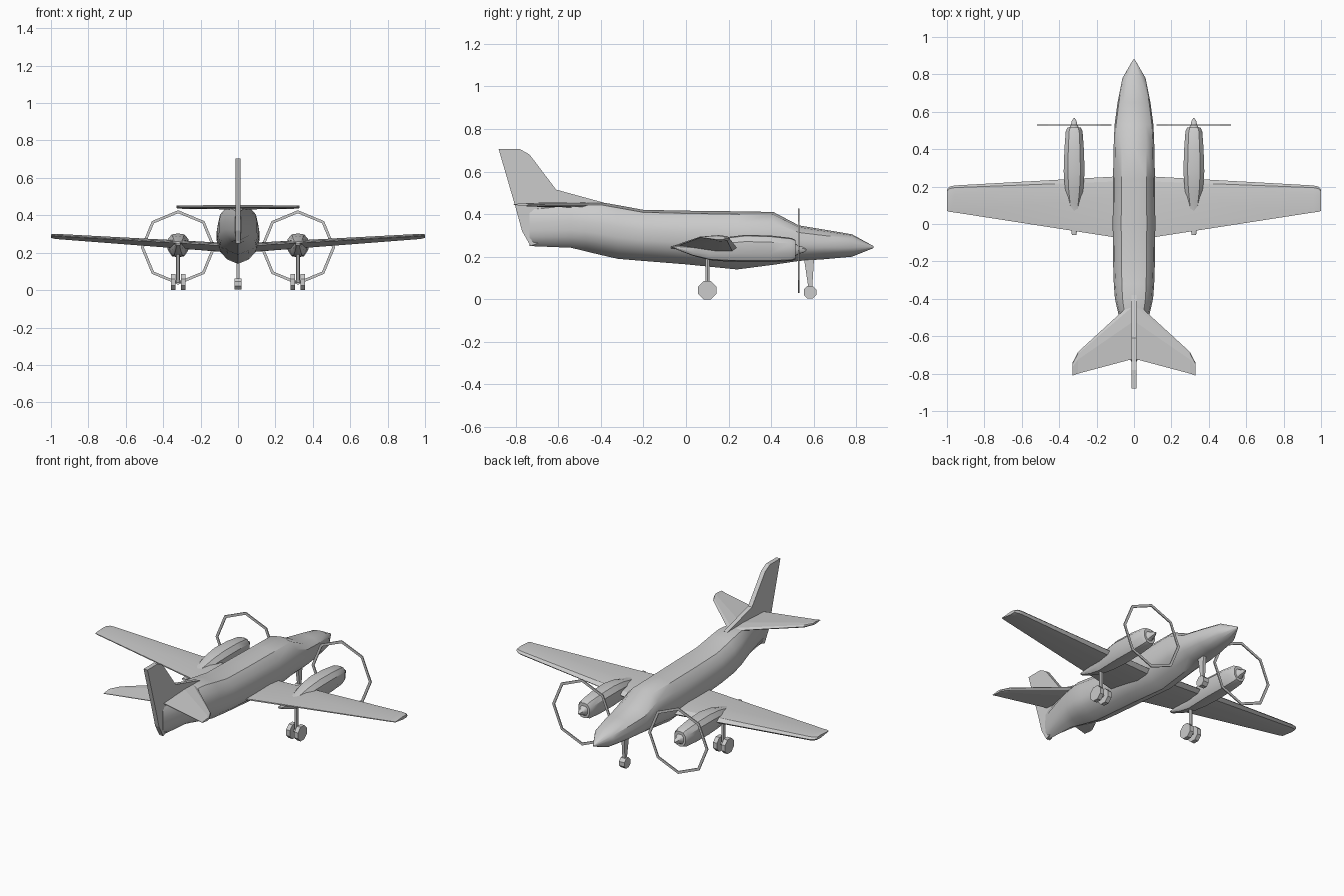
import bpy, bmesh, math
from mathutils import Vector

if "Cube" in bpy.data.objects:
    bpy.data.objects.remove(bpy.data.objects["Cube"])


def make(name, rings, mirror=False, smooth=None):
    """Skin a list of equal-length point rings, capping both ends."""
    bm = bmesh.new()
    vs = [[bm.verts.new(p) for p in r] for r in rings]
    n = len(rings[0])
    for a, b in zip(vs, vs[1:]):
        for i in range(n):
            j = (i + 1) % n
            bm.faces.new((a[i], a[j], b[j], b[i]))
    bm.faces.new(vs[0])
    bm.faces.new(vs[-1])
    bmesh.ops.recalc_face_normals(bm, faces=bm.faces)
    me = bpy.data.meshes.new(name)
    bm.to_mesh(me)
    bm.free()
    ob = bpy.data.objects.new(name, me)
    bpy.context.collection.objects.link(ob)
    if smooth:
        bpy.ops.object.select_all(action='DESELECT')
        ob.select_set(True)
        bpy.context.view_layer.objects.active = ob
        bpy.ops.object.shade_smooth_by_angle(angle=math.radians(smooth))
    if mirror:
        m = ob.modifiers.new("mirror", 'MIRROR')
        m.use_bisect_axis[0] = False
        m.use_mirror_merge = False
    return ob


def body(name, section, stations, cx=0, **kw):
    """Loft a unit cross-section along y: stations are (y, bottom, top, half width)."""
    rings = [[(cx + hw * u, y, (b + t) / 2 + (t - b) / 2 * v) for u, v in section]
             for y, b, t, hw in stations]
    return make(name, rings, **kw)


def sym(half):
    """Complete a half section whose first and last points lie on the centre line."""
    return half + [(-u, v) for u, v in half[-2:0:-1]]


def disc(name, c, r, w, n=8, **kw):
    """Wheel with its axle along x."""
    ang = [math.tau * (i + .5) / n for i in range(n)]
    return make(name, [[(c[0] + s * w / 2, c[1] + r * math.cos(a), c[2] + r * math.sin(a))
                        for a in ang] for s in (-1, 1)], **kw)


def strut(name, p, q, r0, r1, n=6, **kw):
    """Tapered rod between two points."""
    p, q = Vector(p), Vector(q)
    rot = (q - p).to_track_quat('Z', 'Y')
    return make(name, [[c + rot @ Vector((r * math.cos(math.tau * i / n),
                                          r * math.sin(math.tau * i / n), 0))
                        for i in range(n)] for c, r in ((p, r0), (q, r1))], **kw)


# fuselage
section = sym([(0, 1), (.6, .9), (.92, .6), (1, .2), (1, -.2), (.87, -.52), (.5, -.83), (0, -1)])
body("fuselage", section, [
    (.88, .240, .250, .004), (.78, .200, .305, .062), (.65, .188, .327, .088),
    (.53, .180, .347, .104), (.41, .162, .410, .109), (.24, .140, .413, .112),
    (0, .164, .416, .114), (-.2, .180, .420, .112), (-.32, .190, .442, .108),
    (-.40, .208, .456, .102), (-.47, .225, .455, .086), (-.54, .242, .450, .070),
    (-.735, .250, .430, .016)], smooth=35)

# tail fin, thin plate with the rear end of the fuselage
fin = [(-.88, .705), (-.78, .705), (-.735, .68), (-.61, .515), (-.38, .452),
       (-.40, .40), (-.60, .30), (-.73, .25), (-.77, .32), (-.80, .43)]
make("tail_fin", [[(x, y, z) for y, z in fin] for x in (-.013, .013)])


def aerofoil(x, le, te, z, t, tilt=0):
    """Six-point wing section at span position x."""
    prof = [(0, 0), (.08, .4), (.35, .5), (1, .08), (1, -.08), (.35, -.5), (.08, -.4)]
    return [(x, le + (te - le) * u, z + tilt * u + t * v) for u, v in prof]


# main wings
make("wing", [aerofoil(0, .255, -.09, .218, .052, .02),
              aerofoil(.11, .253, -.07, .224, .048, .02),
              aerofoil(.96, .206, .062, .284, .028, .006),
              aerofoil(.985, .20, .065, .286, .026, .006),
              aerofoil(1.0, .185, .07, .288, .018, .004)], mirror=True, smooth=30)

# horizontal tailplanes
make("tailplane", [aerofoil(0, -.41, -.72, .443, .024),
                   aerofoil(.30, -.685, -.80, .444, .018),
                   aerofoil(.328, -.74, -.81, .445, .014)], mirror=True)

# engine nacelles and spinners
nac = sym([(0, 1), (.6, .92), (1, .5), (1, -.35), (.6, -.9), (0, -1)])
X = .32
body("engine_nacelle", nac, [
    (.515, .188, .278, .036), (.495, .180, .288, .045), (.40, .175, .299, .052),
    (.28, .175, .303, .056), (.18, .178, .290, .048), (.11, .184, .270, .036),
    (.03, .205, .255, .025), (-.06, .240, .252, .012)], cx=X, mirror=True, smooth=35)
body("spinner", nac, [
    (.566, .229, .235, .004), (.55, .218, .246, .013), (.53, .214, .250, .017),
    (.51, .200, .264, .028)], cx=X, mirror=True, smooth=35)

# propeller sweep: thin octagonal hoops
hoop = []
for i in range(9):
    a = math.tau * i / 8
    hoop.append([(X + r * math.cos(a), .53 + d, .228 + r * math.sin(a))
                 for r, d in ((.199, -.003), (.199, .003), (.183, .003), (.183, -.003))])
make("propeller_hoop", hoop, mirror=True)

# main landing gear
strut("main_gear_leg", (X, .10, .045), (X, .10, .22), .011, .011, mirror=True)
strut("main_gear_axle", (X - .03, .10, .045), (X + .03, .10, .045), .009, .009, mirror=True)
for k, s in (("inner", -1), ("outer", 1)):
    disc("main_wheel_" + k, (X + s * .027, .10, .0425), .046, .025, mirror=True)

# nose landing gear
make("nose_gear_leg", [[(sx * w, y, z) for sx, y in ((-1, a), (1, a), (1, b), (-1, b))]
                       for w, a, b, z in ((.008, .577, .592, .04), (.010, .553, .602, .20))])
disc("nose_wheel", (0, .583, .033), .032, .036)
